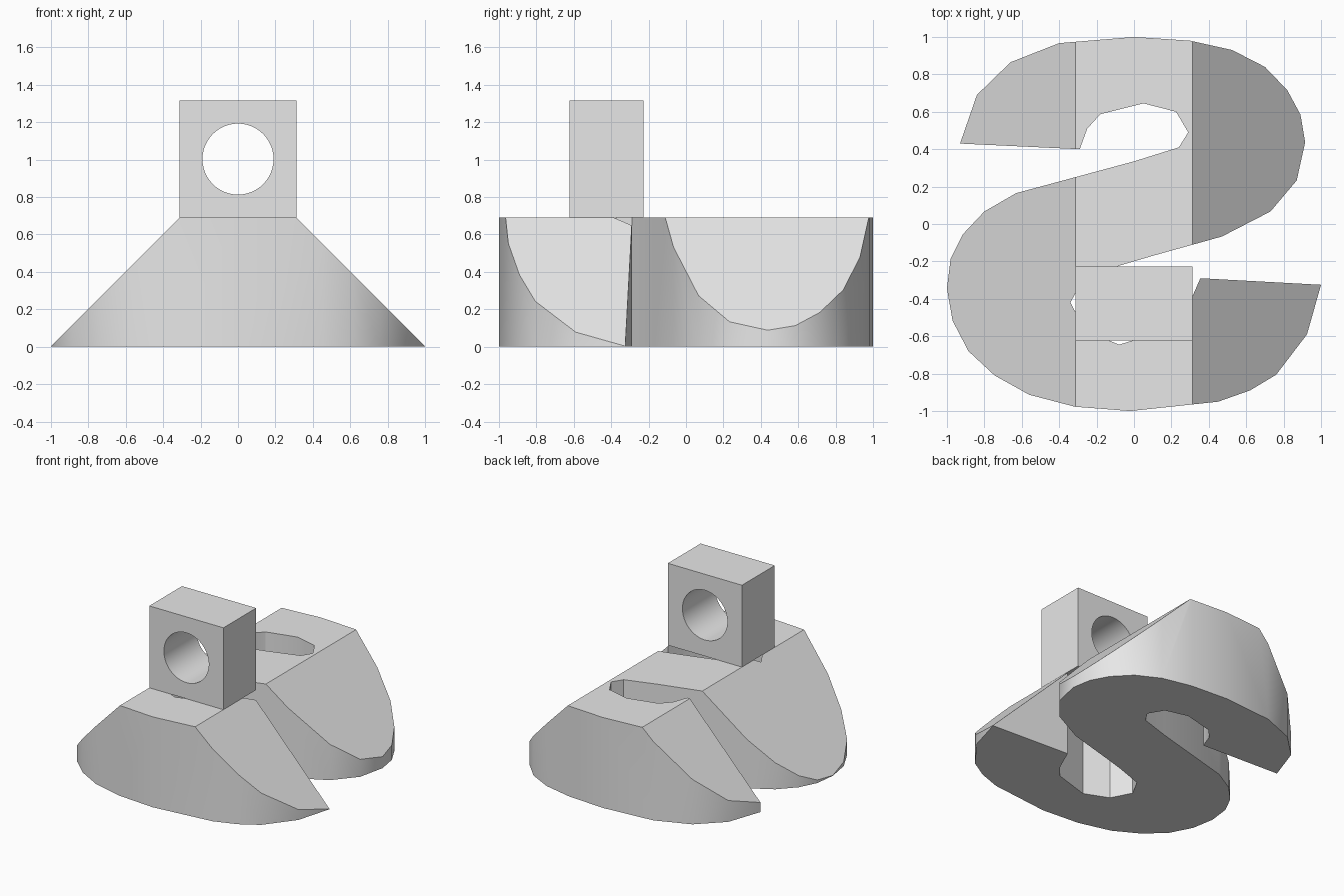
import bpy
import bmesh
from mathutils import Matrix, Vector

old = bpy.data.objects.get("Cube")
if old:
    bpy.data.objects.remove(old, do_unlink=True)

grey = bpy.data.materials.new("plain grey")
grey.use_nodes = True
colour = (0.8, 0.8, 0.8, 1)
grey.diffuse_color = colour
grey.node_tree.nodes["Principled BSDF"].inputs["Base Color"].default_value = colour


def finish_mesh(name, bm):
    """Turn a bmesh into a linked object with outward normals."""
    bmesh.ops.recalc_face_normals(bm, faces=bm.faces)
    mesh = bpy.data.meshes.new(name)
    bm.to_mesh(mesh)
    bm.free()
    mesh.materials.append(grey)
    obj = bpy.data.objects.new(name, mesh)
    bpy.context.collection.objects.link(obj)
    return obj


def prism(name, points, sweep):
    """Sweep a flat outline along a vector."""
    bm = bmesh.new()
    face = bm.faces.new([bm.verts.new(p) for p in points])
    swept = bmesh.ops.extrude_face_region(bm, geom=[face], use_keep_orig=True)
    moved = [v for v in swept["geom"] if isinstance(v, bmesh.types.BMVert)]
    bmesh.ops.translate(bm, verts=moved, vec=Vector(sweep))
    return finish_mesh(name, bm)


def box(name, low, high):
    corners = [(low[0], low[1]), (high[0], low[1]), (high[0], high[1]), (low[0], high[1])]
    return prism(name, [(x, y, low[2]) for x, y in corners], (0, 0, high[2] - low[2]))


def select_only(obj):
    bpy.ops.object.select_all(action="DESELECT")
    obj.select_set(True)
    bpy.context.view_layer.objects.active = obj


def carve(obj, cutter, operation):
    """Apply an exact boolean, then discard the cutter."""
    cutter.hide_render = True
    select_only(obj)
    mod = obj.modifiers.new("carve", "BOOLEAN")
    mod.operation = operation
    mod.solver = "EXACT"
    mod.object = cutter
    bpy.ops.object.modifier_apply(modifier=mod.name)
    bpy.data.objects.remove(cutter, do_unlink=True)
    bpy.ops.object.shade_smooth_by_angle(angle=0.53)


HALF_WIDTH = 0.313
BASE_TOP = 0.69

# Winding base: outer curve of the back arm, then the front recess
back_curve = [
    (-.93, .43), (-.84, .69), (-.66, .865), (-.4, .967), (0, 1), (.3, .98),
    (.525, .93), (.7, .84), (.82, .715), (.89, .585), (.915, .437),
    (.87, .233), (.73, .067), (.47, -.067), (.1, -.17), (-.07, -.22)]
front_recess = [
    (-.27, -.29), (-.34, -.42), (-.26, -.57), (-.08, -.645),
    (.2, -.56), (.28, -.46), (.355, -.29)]
# Outer curve of the front arm, then the back recess
front_curve = [
    (1, -.325), (.925, -.59), (.76, -.806), (.62, -.89), (.45, -.95),
    (-.02, -1), (-.315, -.977), (-.56, -.913), (-.745, -.81), (-.885, -.68),
    (-.97, -.517), (-1, -.345), (-.98, -.185), (-.915, -.055), (-.8, .067),
    (-.63, .165), (0, .335)]
back_recess = [
    (.24, .41), (.29, .49), (.225, .6), (.05, .645),
    (-.18, .587), (-.25, .51), (-.29, .4)]
outline = back_curve + front_recess + front_curve + back_recess
base = prism("winding_base", [(x, y, 0) for x, y in outline], (0, 0, 1))

# Sloping flanks and level ridge
drop = BASE_TOP + 0.1
ridge = [(-HALF_WIDTH - drop, -0.1), (HALF_WIDTH + drop, -0.1),
         (HALF_WIDTH, BASE_TOP), (-HALF_WIDTH, BASE_TOP)]
ridge_cutter = prism("ridge_cutter", [(x, -1.2, z) for x, z in ridge], (0, 2.4, 0))
carve(base, ridge_cutter, "INTERSECT")

# Hanging block with a round through hole
block = box("hanging_block", (-HALF_WIDTH, -.623, BASE_TOP), (HALF_WIDTH, -.228, 1.315))
bm = bmesh.new()
bmesh.ops.create_cone(
    bm, cap_ends=True, segments=48, radius1=0.19, radius2=0.19, depth=1,
    matrix=Matrix.Translation((0, -0.43, 1.003)) @ Matrix.Rotation(1.570796, 4, "X"))
carve(block, finish_mesh("hole_cutter", bm), "DIFFERENCE")
